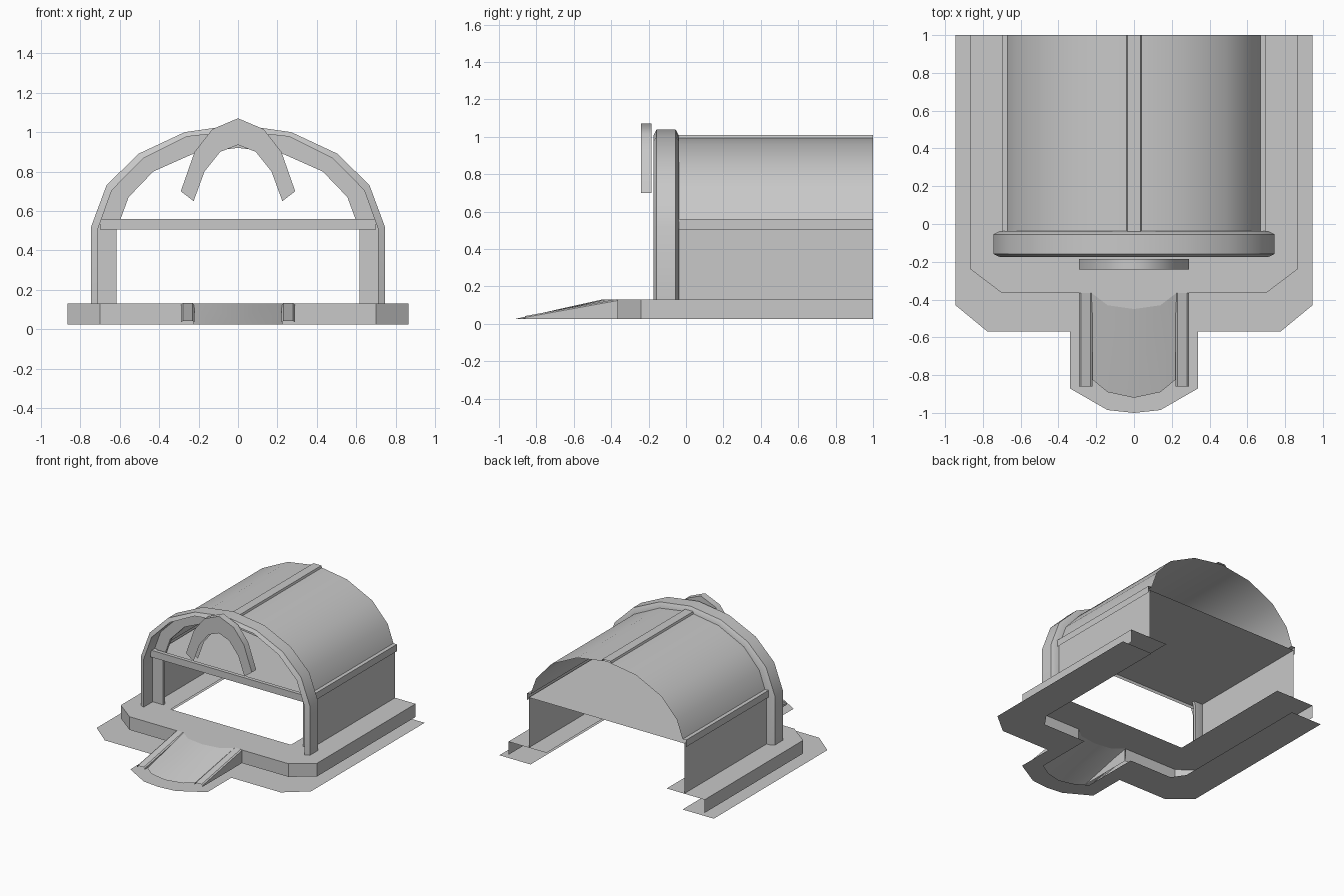
import bpy
import bmesh
import math

cube = bpy.data.objects.get("Cube")
if cube:
    bpy.data.objects.remove(cube, do_unlink=True)

grey = bpy.data.materials.new("plain grey")
grey.use_nodes = True
COLOUR = (0.58, 0.58, 0.58, 1)
grey.diffuse_color = COLOUR
grey.node_tree.nodes["Principled BSDF"].inputs["Base Color"].default_value = COLOUR


def sweep(name, rings, smooth=False):
    """Skin quads between successive rings of the +x half, then mirror."""
    bm = bmesh.new()
    rows = [[bm.verts.new(p) for p in ring] for ring in rings]
    for low, high in zip(rows, rows[1:]):
        for i in range(len(low) - 1):
            bm.faces.new((low[i], low[i + 1], high[i + 1], high[i]))
    bmesh.ops.remove_doubles(bm, verts=bm.verts, dist=0.0005)
    mesh = bpy.data.meshes.new(name)
    bm.to_mesh(mesh)
    bm.free()
    mesh.materials.append(grey)
    obj = bpy.data.objects.new(name, mesh)
    bpy.context.collection.objects.link(obj)
    mirror = obj.modifiers.new("mirror", 'MIRROR')
    mirror.use_clip = True
    if smooth:
        bpy.ops.object.select_all(action='DESELECT')
        obj.select_set(True)
        bpy.context.view_layer.objects.active = obj
        bpy.ops.object.shade_smooth_by_angle(angle=math.radians(40))
    return obj


def flat(points, z):
    return [(x, y, z) for x, y in points]


def upright(points, y):
    return [(x, y, z) for x, z in points]


BOTTOM, TOP, LEDGE, FLOOR, SPRING = 0.025, 0.13, 0.505, 0.53, 0.56

# Thin apron on the ground around the base and ramp
sweep("ground_apron", [
    flat([(0, -1), (.14, -.985), (.34, -.87), (.34, -.57), (.775, -.57),
          (.945, -.43), (.945, 1)], 0),
    flat([(0, -.86), (.12, -.83), (.22, -.77), (.22, -.3), (.6, -.3),
          (.67, -.2), (.67, 1)], 0)])

# Raised base: top sheet with a rear-open hole, and its outer skirt
outline = [(0, -.45), (.14, -.43), (.225, -.365), (.7, -.365), (.865, -.24), (.865, 1)]
hole = [(0, -.09), (.14, -.09), (.22, -.09), (.45, -.09), (.53, -.09), (.53, 1)]
sweep("base_top", [flat(outline, TOP), flat(hole, TOP)])
sweep("base_skirt", [flat(outline[2:], BOTTOM), flat(outline[2:], TOP)])

# Dished entry ramp with a bevelled wedge rail on each side
sweep("ramp", [flat([(0, -.92), (.14, -.89), (.225, -.82)], BOTTOM),
               flat(outline[:3], TOP)], smooth=True)


def rail_line(x, z_front, z_back):
    return [(x, -.86, z_front), (x, -.365, z_back)]


sweep("ramp_rails", [rail_line(.29, BOTTOM, BOTTOM), rail_line(.29, .035, .125),
                     rail_line(.28, .042, .133), rail_line(.23, .042, .133),
                     rail_line(.22, .035, .125), rail_line(.22, BOTTOM, BOTTOM)])

# Side walls
sweep("side_walls", [[(.685, -.04, TOP), (.685, 1, TOP)],
                     [(.685, -.04, FLOOR), (.685, 1, FLOOR)]])

# Upper floor with its front beam and side ledges
edge = [(0, -.1), (.7, -.1), (.7, 1)]
sweep("upper_floor", [flat([(0, -.1), (.685, -.1)], FLOOR),
                      flat([(0, 1), (.685, 1)], FLOOR)])
sweep("floor_beam", [flat(edge, LEDGE), flat(edge, SPRING),
                     flat([(0, -.07), (.67, -.07), (.67, 1)], SPRING)])

# Vaulted roof and its ridge strip
vault = [(0, 1), (.26, .96), (.485, .85), (.62, .7), (.67, SPRING)]
sweep("vault_roof", [upright(vault, -.04), upright(vault, 1)], smooth=True)
ridge = [(0, 1.01), (.035, 1.01), (.04, .994)]
sweep("ridge_strip", [upright(ridge, -.04), upright(ridge, 1)])

# Front arch: chamfered outer band, open at the front, with a rear web
outer = [(0, 1.038), (.27, 1), (.505, .89), (.667, .73), (.745, .52), (.745, TOP)]
shoulder = [(0, 1.005), (.26, .977), (.48, .867), (.64, .705), (.71, .51), (.71, TOP)]
inner = [(0, .92), (.22, .893), (.43, .8), (.555, .67), (.617, .5), (.617, TOP)]
sweep("front_arch", [
    upright(inner, -.06), upright(shoulder, -.06), upright(shoulder, -.175),
    upright(outer, -.158), upright(outer, -.055), upright(shoulder, -.037),
    upright(inner, -.037), upright(inner, -.06)], smooth=True)

# Small pointed arch ornament in front, open underneath
crest = [(0, 1.07), (.13, 1.015), (.22, .9), (.29, .7)]
soffit = [(0, .935), (.09, .9), (.17, .8), (.225, .65)]
sweep("arch_ornament", [
    upright(soffit, -.24), upright(crest, -.24), upright(crest, -.185),
    upright(soffit, -.185)], smooth=True)
